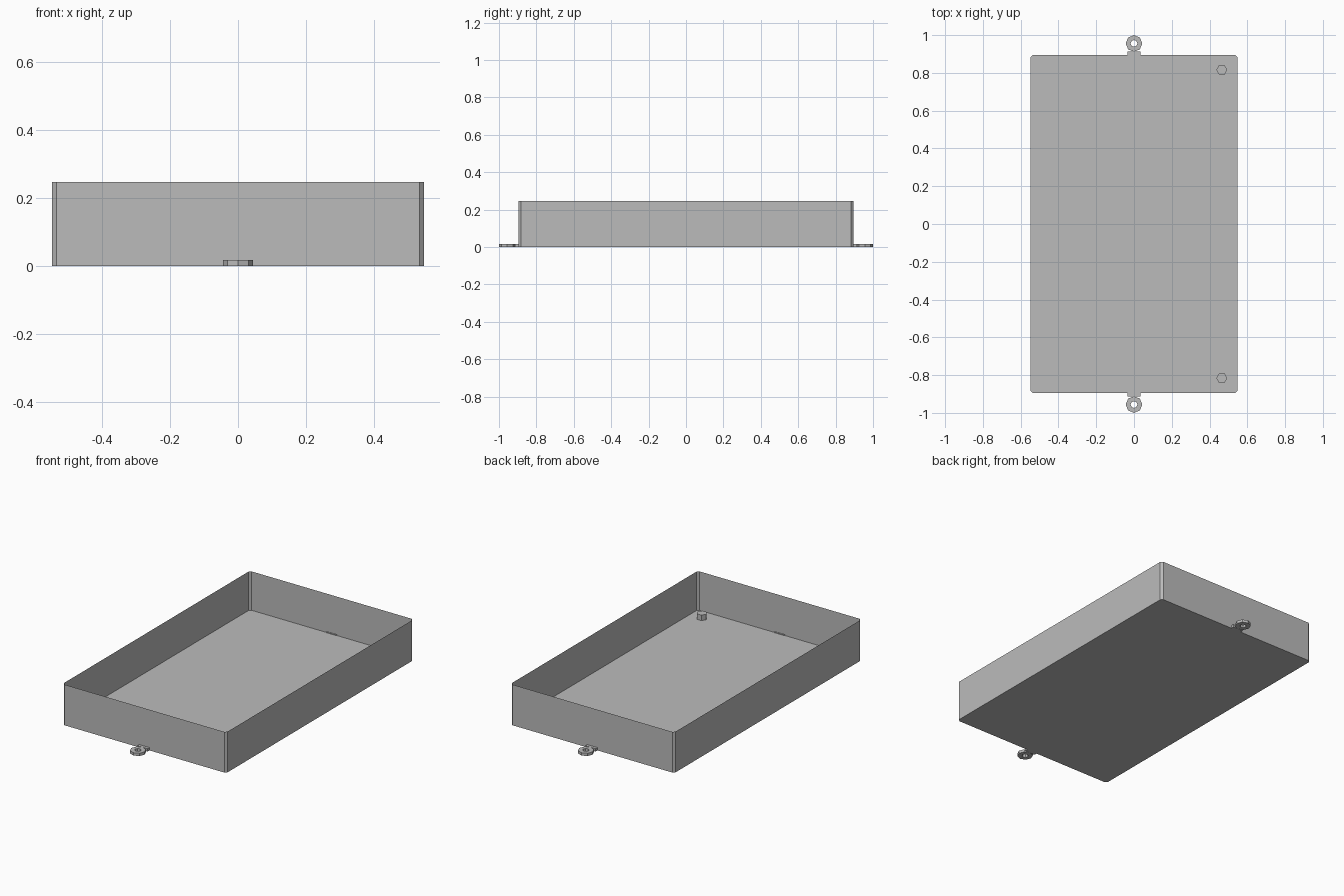
import bpy
import bmesh
from math import cos, sin, tau

HALF_X, HALF_Y, HEIGHT = 0.548, 0.895, 0.246
CHAMFER, WALL, FLOOR = 0.013, 0.008, 0.011
TAB_HEIGHT = 0.017

cube = bpy.data.objects.get("Cube")
if cube:
    bpy.data.objects.remove(cube, do_unlink=True)

grey = bpy.data.materials.new("plain grey")
grey.use_nodes = True
colour = (0.5, 0.5, 0.5, 1)
grey.diffuse_color = colour
grey.node_tree.nodes["Principled BSDF"].inputs["Base Color"].default_value = colour


def finish(name, bm):
    """Turn a bmesh into a flat-shaded object."""
    bmesh.ops.recalc_face_normals(bm, faces=bm.faces)
    mesh = bpy.data.meshes.new(name)
    bm.to_mesh(mesh)
    bm.free()
    mesh.materials.append(grey)
    obj = bpy.data.objects.new(name, mesh)
    bpy.context.collection.objects.link(obj)
    return obj


def circle(x, y, radius, sides):
    return [(x + radius * cos(tau * i / sides), y + radius * sin(tau * i / sides))
            for i in range(sides)]


def prism(outline, low, high):
    """Extrude an outline upwards; return the bmesh and its top face."""
    bm = bmesh.new()
    bottom = [bm.verts.new((x, y, low)) for x, y in outline]
    top = [bm.verts.new((x, y, high)) for x, y in outline]
    bm.faces.new(bottom[::-1])
    lid = bm.faces.new(top)
    for i in range(len(outline)):
        j = (i + 1) % len(outline)
        bm.faces.new((bottom[i], bottom[j], top[j], top[i]))
    return bm, lid


def ring(x, y, outer, inner, sides, height):
    """Flat washer with a faceted hole."""
    bm = bmesh.new()
    loops = [[bm.verts.new((px, py, z)) for px, py in circle(x, y, r, sides)]
             for r, z in ((outer, 0), (outer, height), (inner, height), (inner, 0))]
    for a, b in zip(loops, loops[1:] + loops[:1]):
        for i in range(sides):
            j = (i + 1) % sides
            bm.faces.new((a[i], a[j], b[j], b[i]))
    return bm


# Open tray with chamfered vertical corners
corners = []
for sx, sy in ((1, 1), (-1, 1), (-1, -1), (1, -1)):
    pair = [(sx * HALF_X, sy * (HALF_Y - CHAMFER)),
            (sx * (HALF_X - CHAMFER), sy * HALF_Y)]
    corners += pair if sx * sy > 0 else pair[::-1]
bm, lid = prism(corners, 0, HEIGHT)
bmesh.ops.inset_region(bm, faces=[lid], thickness=WALL, use_even_offset=True)
cavity = bmesh.ops.extrude_face_region(bm, geom=[lid])
bmesh.ops.delete(bm, geom=[lid], context="FACES_ONLY")
for vert in (g for g in cavity["geom"] if isinstance(g, bmesh.types.BMVert)):
    vert.co.z = FLOOR
finish("tray", bm)

# Mounting tabs and locating posts at both ends
for side, end in ((-1, "front"), (1, "back")):
    finish(end + "_eyelet", ring(0, side * 0.956, 0.044, 0.018, 8, TAB_HEIGHT))
    near, far = sorted((side * (HALF_Y - 0.003), side * 0.913))
    bridge = [(-0.034, near), (0.034, near), (0.034, far), (-0.034, far)]
    finish(end + "_tab_bridge", prism(bridge, 0, TAB_HEIGHT)[0])
    finish(end + "_post",
           prism(circle(0.465, side * 0.816, 0.029, 6), FLOOR - 0.004, FLOOR + 0.033)[0])
